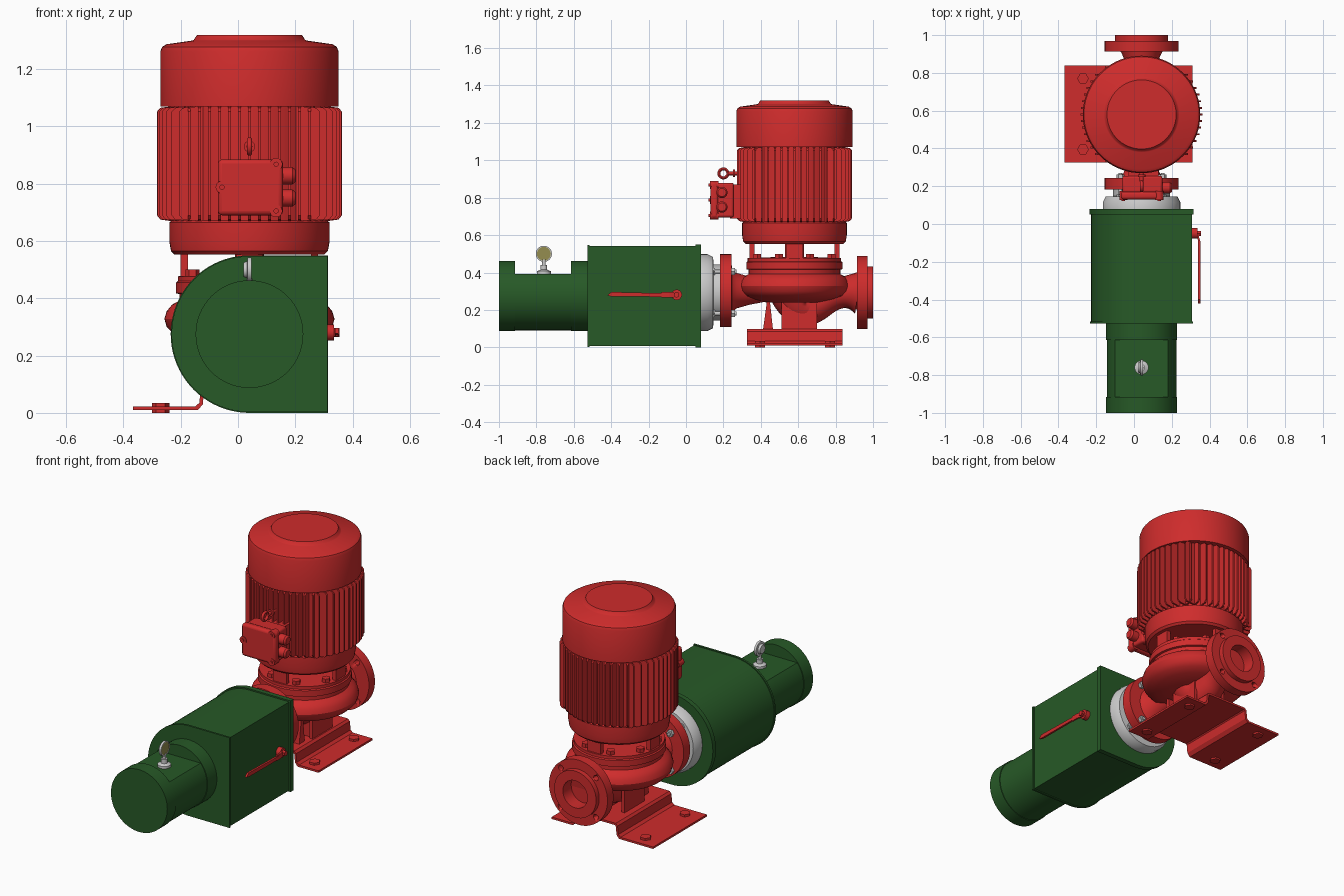
import bpy, bmesh
from math import sin, cos, pi, asin, sqrt, radians
from mathutils import Vector, Matrix

if "Cube" in bpy.data.objects:
    bpy.data.objects.remove(bpy.data.objects["Cube"])


def material(name, col):
    m = bpy.data.materials.new(name)
    m.diffuse_color = (*col, 1)
    m.use_nodes = True
    m.node_tree.nodes["Principled BSDF"].inputs["Base Color"].default_value = m.diffuse_color
    return m


RED = material("red_paint", (0.62, 0.025, 0.025))
GREEN = material("green_paint", (0.02, 0.1, 0.02))
OLIVE = material("dial_face", (0.3, 0.27, 0.08))
CX, MY = 0.04, 0.58      # pump axis
PZ = 0.293               # pipe flange height


def finish(name, bm, mat):
    bmesh.ops.remove_doubles(bm, verts=bm.verts, dist=1e-5)
    bmesh.ops.recalc_face_normals(bm, faces=bm.faces)
    me = bpy.data.meshes.new(name)
    bm.to_mesh(me)
    bm.free()
    for p in me.polygons:
        p.use_smooth = True
    me.set_sharp_from_angle(angle=radians(32))
    if mat:
        me.materials.append(mat)
    ob = bpy.data.objects.new(name, me)
    bpy.context.collection.objects.link(ob)
    return ob


def lathe(name, prof, loc, axis=(0, 0, 1), mat=None, n=64, closed=False):
    """Revolve (radius, height) points about an axis through loc."""
    bm = bmesh.new()
    M = Matrix.Translation(loc) @ Vector((0, 0, 1)).rotation_difference(Vector(axis)).to_matrix().to_4x4()
    rings = []
    for r, h in prof:
        if r < 1e-6:
            rings.append([bm.verts.new(M @ Vector((0, 0, h)))] * n)
        else:
            rings.append([bm.verts.new(M @ Vector((r * cos(2 * pi * i / n), r * sin(2 * pi * i / n), h))) for i in range(n)])
    pairs = list(zip(rings, rings[1:])) + ([(rings[-1], rings[0])] if closed else [])
    for a, b in pairs:
        for i in range(n):
            j = (i + 1) % n
            vs = list(dict.fromkeys((a[i], a[j], b[j], b[i])))
            if len(vs) > 2:
                bm.faces.new(vs)
    return finish(name, bm, mat)


def cyl(name, r, a, b, loc, axis=(0, 0, 1), mat=None, n=48):
    return lathe(name, [(0, a), (r, a), (r, b), (0, b)], loc, axis, mat, n)


def add_prism(bm, pts, axis, a, b, M=Matrix()):
    put = {'x': lambda u, v, t: (t, u, v), 'y': lambda u, v, t: (u, t, v), 'z': lambda u, v, t: (u, v, t)}[axis]
    f = bm.faces.new([bm.verts.new(M @ Vector(put(u, v, a))) for u, v in pts])
    top = bmesh.ops.extrude_face_region(bm, geom=[f])['geom']
    shift = M.to_3x3() @ Vector(put(0, 0, b - a))
    bmesh.ops.translate(bm, vec=shift, verts=[g for g in top if isinstance(g, bmesh.types.BMVert)])
    return f


def prism(name, pts, axis, a, b, mat=None):
    bm = bmesh.new()
    add_prism(bm, pts, axis, a, b)
    return finish(name, bm, mat)


def box(name, x0, x1, y0, y1, z0, z1, mat=None, bevel=0):
    ob = prism(name, [(x0, y0), (x1, y0), (x1, y1), (x0, y1)], 'z', z0, z1, mat)
    if bevel:
        m = ob.modifiers.new("bevel", 'BEVEL')
        m.width, m.segments = bevel, 3
    return ob


def arc(cx, cz, r, a0, a1, n):
    return [(cx + r * cos(a0 + (a1 - a0) * i / n), cz + r * sin(a0 + (a1 - a0) * i / n)) for i in range(n + 1)]


# Green tank: round on the left, square on the right
def tank_profile(r):
    return [(CX + r, 0.275 - r), (CX + r, 0.275 + r)] + arc(CX, 0.275, r, pi / 2, 3 * pi / 2, 40)


prism("tank_body", tank_profile(0.267), 'y', -0.52, 0.055, GREEN)
prism("tank_front_plate", tank_profile(0.272), 'y', -0.527, -0.515, GREEN)
prism("tank_back_plate", tank_profile(0.275), 'y', 0.05, 0.08, GREEN)

# Green end cylinder with a flat cut for the gauge
for nm, a, b in (("end_cap", -1.0, -0.915), ("collar", -0.615, -0.52)):
    cyl("cylinder_" + nm, 0.188, a, b, (CX, 0, 0.275), (0, 1, 0), GREEN, 64)
s = asin(0.118 / 0.184)
prism("cylinder_middle", arc(CX, 0.275, 0.184, pi - s, 2 * pi + s, 56), 'y', -0.92, -0.61, GREEN)

# Pressure gauge
G = (CX, -0.76, 0)
lathe("gauge_stem", [(0, .39), (.037, .39), (.037, .407), (.018, .415), (.018, .44), (.01, .44), (.01, .47), (0, .47)], G, n=24)
lathe("gauge_case", [(0, -.02), (.025, -.02), (.03, -.008), (.043, -.006), (.043, .008), (.037, .008), (.037, .004), (0, .004)],
      (CX, -0.76, 0.5), (1, 0, 0), n=40)
cyl("gauge_dial", 0.037, 0.004, 0.006, (CX, -0.76, 0.5), (1, 0, 0), OLIVE, 40)

# Lever on the tank side
cyl("lever_hub", 0.028, 0.30, 0.335, (0, -0.05, 0.281), (1, 0, 0), RED, 32)
cyl("lever_nut", 0.016, 0.33, 0.355, (0, -0.05, 0.281), (1, 0, 0), RED, 6)
prism("lever_crank", [(.322, -.03), (.334, -.03), (.35, -.09), (.35, -.13), (.34, -.13), (.34, -.09)], 'z', .266, .296, RED)
prism("lever_handle", [(-.42, .278), (-.40, .296), (-.12, .289), (-.09, .294), (-.09, .268), (-.12, .27), (-.40, .272)],
      'x', 0.339, 0.351, RED)

# Grey adapter and the two red pipe flanges
Y = (0, 1, 0)
lathe("tank_adapter", [(0, .075), (.205, .075), (.205, .115), (.19, .145), (.15, .147), (.15, .185), (0, .185)], (CX, 0, PZ), Y)
lathe("discharge_flange", [(0, .182), (.195, .182), (.195, .243), (.12, .245), (.095, .27), (.075, .34), (.06, .42), (0, .42)],
      (CX, 0, PZ + 0.01), Y, RED)
suction = lathe("suction_flange", [(.082, 1.0), (.14, 1.0), (.14, .97), (.195, .97), (.195, .913), (.11, .913), (.082, .913)],
                (CX, 0, PZ), Y, RED, closed=True)
corners = [(sx * .112, sz * .112) for sx in (-1, 1) for sz in (-1, 1)]
for i, (dx, dz) in enumerate(corners):
    p = (CX + dx, 0, PZ + dz)
    cyl(f"flange_bolt_{i}", 0.01, 0.14, 0.27, p, Y, n=16)
    cyl(f"flange_nut_{i}", 0.021, 0.243, 0.262, p, Y, n=6)
    cyl(f"adapter_bolt_head_{i}", 0.021, 0.135, 0.155, p, Y, n=6)
    cutter = cyl(f"hole_cutter_{i}", 0.016, 0.88, 1.05, (CX + dx * 1.05, 0, PZ + dz * 1.05), Y, n=20)
    cutter.hide_render = True
    cutter.hide_viewport = True
    m = suction.modifiers.new("bolt_hole", 'BOOLEAN')
    m.object, m.operation, m.solver = cutter, 'DIFFERENCE', 'EXACT'
cyl("suction_bore_end", 0.09, 0.905, 0.92, (CX, 0, PZ), Y, RED)


# Tapered tube along a smooth path (suction elbow)
def tube(name, pts, mat):
    cu = bpy.data.curves.new(name, 'CURVE')
    cu.dimensions, cu.bevel_depth, cu.bevel_resolution, cu.use_fill_caps = '3D', 1.0, 8, True
    sp = cu.splines.new('NURBS')
    sp.points.add(len(pts) - 1)
    for q, (y, z, r) in zip(sp.points, pts):
        q.co, q.radius = (CX, y, z, 1), r
    sp.use_endpoint_u, sp.order_u, sp.resolution_u = True, 3, 8
    cu.materials.append(mat)
    ob = bpy.data.objects.new(name, cu)
    bpy.context.collection.objects.link(ob)


tube("suction_elbow", [(.92, PZ, .115), (.87, .30, .085), (.78, .28, .08), (.68, .22, .095), (.61, .215, .115), (.58, .29, .13)], RED)

# Volute casing, cover and its bolts
A = (CX, MY, 0)
lathe("volute_casing", [(0, .235), (.15, .24), (.22, .258), (.265, .275), (.289, .3), (.297, .328), (.289, .355), (.27, .378),
                        (.245, .392), (.245, .415), (.257, .418), (.257, .455), (.25, .46), (.25, .477), (.12, .482), (0, .482)], A, mat=RED)
for i in range(8):
    a = pi / 8 + i * pi / 4
    cyl(f"cover_bolt_{i}", 0.024, 0.475, 0.5, (CX + .215 * cos(a), MY + .215 * sin(a), 0), mat=RED, n=6)

# Lantern posts between pump and motor
for i in range(4):
    bm = bmesh.new()
    M = Matrix.Translation(A) @ Matrix.Rotation(i * pi / 2, 4, 'Z')
    add_prism(bm, [(.215, -.045), (.24, -.045), (.24, .045), (.215, .045)], 'z', .47, .57, M)
    finish(f"lantern_post_{i}", bm, RED)
cyl("shaft_coupling", 0.05, 0.47, 0.57, A, mat=RED)

# Bent base plate, its bolts and the pump feet
top = [(-.367, .022), (-.15, .022), (-.135, .035), (-.13, .085), (-.118, .098), (.148, .098), (.16, .085), (.165, .035), (.18, .022), (.31, .022)]
low = [(.31, .01), (.17, .01), (.153, .03), (.148, .08), (.142, .086), (-.112, .086), (-.118, .08), (-.123, .03), (-.14, .01), (-.367, .01)]
prism("base_plate", top + low, 'y', 0.325, 0.838, RED)
for i, (x, y) in enumerate([(x, y) for x in (-.27, .235) for y in (.395, .77)]):
    cyl(f"base_bolt_{i}", 0.031, 0.0, 0.035, (x, y, 0), mat=RED, n=6)
prism("front_foot", [(.412, .095), (.465, .095), (.446, .27), (.436, .27)], 'x', -.04, .12, RED)
for i, x in enumerate((-.07, .04, .13)):
    box(f"pump_foot_{i}", x - .01, x + .01, .51, .70, .09, .26, RED)
box("pump_foot_web", -.07, .13, .525, .545, .09, .26, RED)

# Motor: lower end bell, core, fan cover
lathe("motor_end_bell", [(0, .553), (.262, .553), (.274, .565), (.28, .6), (.28, .665), (.27, .672), (0, .672)], A, mat=RED)
cyl("motor_core", 0.27, 0.66, 1.08, A, mat=RED, n=64)
lathe("fan_cover", [(0, 1.07), (.311, 1.07), (.311, 1.262), (.305, 1.278), (.29, 1.287), (.2, 1.3), (.194, 1.303),
                    (.183, 1.32), (0, 1.32)], A, mat=RED, n=72)

# Cooling fins: parallel rows on all four sides
bm = bmesh.new()
for side in range(4):
    R = 0.323 if side % 2 == 0 else 0.308
    M = Matrix.Translation(A) @ Matrix.Rotation(side * pi / 2, 4, 'Z')
    for k in range(13):
        t = -0.21 + 0.035 * k
        e, i = sqrt(R * R - t * t), sqrt(.262 ** 2 - t * t)
        pts = [(i, .668), (e - .012, .675), (e, .69), (e, 1.052), (e - .012, 1.065), (i, 1.072)]
        rot = M @ Matrix.Translation((0, t, 0))
        # profile lies in the local x-z plane
        add_prism(bm, pts, 'y', -.005, .005, rot)
finish("cooling_fins", bm, RED)

# Terminal box with lid, lugs and cable glands
box("terminal_pad", -.03, .13, .235, .33, .69, .87, RED)
box("terminal_box", -.062, .15, .165, .255, .695, .88, RED, .012)
box("terminal_lid", -.07, .157, .13, .172, .69, .885, RED, .015)
for i, (x, z) in enumerate([(.133, .868), (.133, .705), (-.056, .788)]):
    cyl(f"lid_lug_{i}", 0.022, 0.127, 0.175, (x, 0, z), Y, RED, 24)
    cyl(f"lid_screw_{i}", 0.009, 0.121, 0.13, (x, 0, z), Y, RED, 12)
for i, z in enumerate((.75, .828)):
    lathe(f"cable_gland_{i}", [(0, .14), (.03, .14), (.03, .19), (.022, .2), (0, .2)], (0, .192, z), (1, 0, 0), RED, 32)

# Lifting eye
lathe("lifting_eye", [(.024 + .008 * cos(a * pi / 6), .009 * sin(a * pi / 6)) for a in range(12)],
      (CX, .2, .93), (1, 0, 0), RED, 32, closed=True)
cyl("lifting_eye_shank", 0.01, 0.226, 0.3, (CX, 0, .93), Y, RED, 20)
cyl("lifting_eye_collar", 0.02, 0.25, 0.262, (CX, 0, .93), Y, RED, 24)
